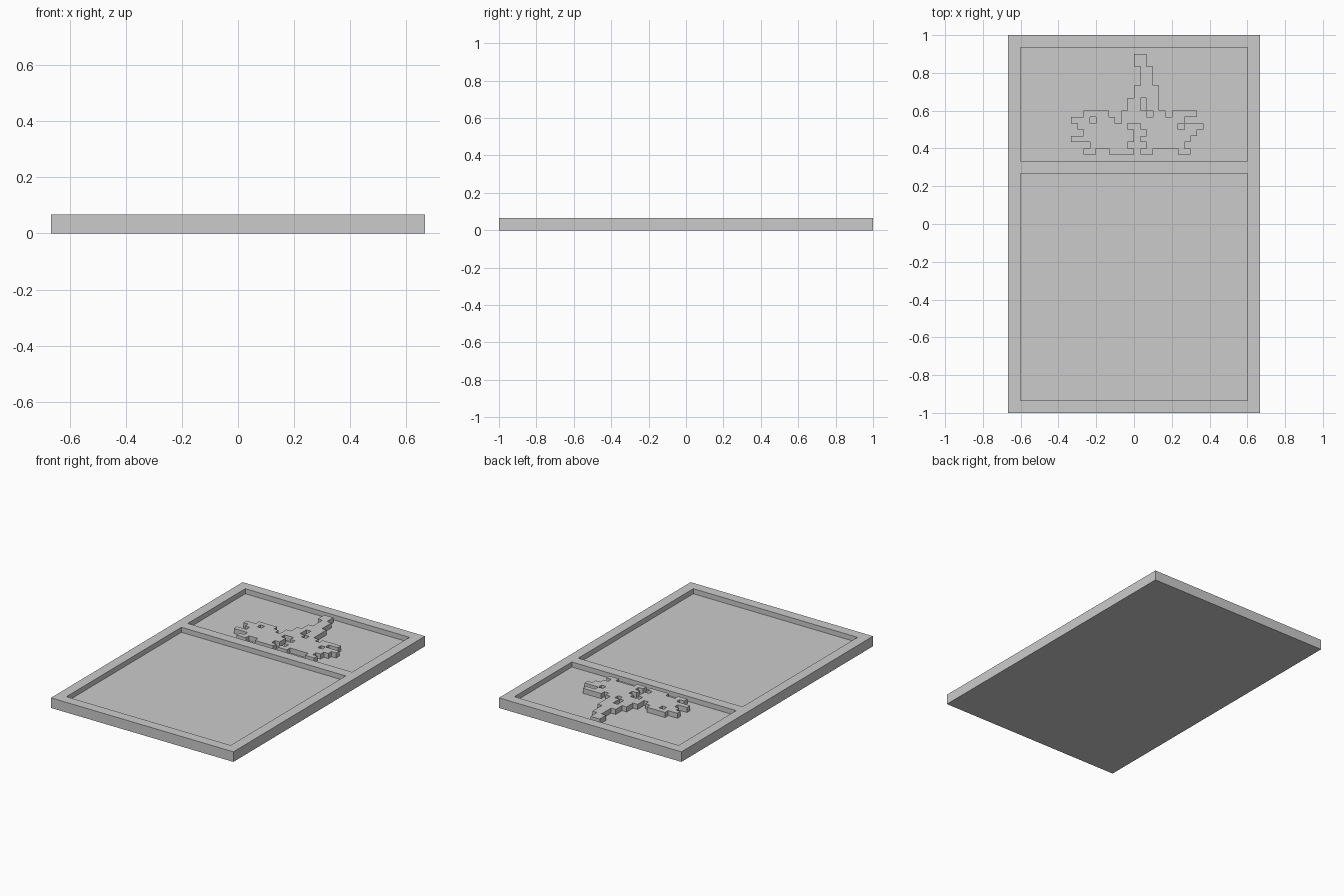
import bpy
import bmesh

cube = bpy.data.objects.get("Cube")
if cube:
    bpy.data.objects.remove(cube, do_unlink=True)

U = 1 / 30            # one relief cell
HEIGHT = 2 * U        # full plate thickness
FLOOR = U             # pocket floor level

grey = bpy.data.materials.new("stone_grey")
grey.use_nodes = True
colour = (0.6, 0.6, 0.6, 1)
grey.diffuse_color = colour
grey.node_tree.nodes["Principled BSDF"].inputs["Base Color"].default_value = colour


def lift(bm, faces, dz):
    """Extrude a face region vertically, leaving the old faces in place."""
    out = bmesh.ops.extrude_face_region(bm, geom=faces, use_keep_orig=True)["geom"]
    verts = [g for g in out if isinstance(g, bmesh.types.BMVert)]
    bmesh.ops.translate(bm, verts=verts, vec=(0, 0, dz))
    return [g for g in out if isinstance(g, bmesh.types.BMFace)]


def cell_faces(bm, xs, ys, cells, z):
    """Flat quads for the chosen cells of a grid, sharing corners."""
    corners = {}

    def corner(i, j):
        if (i, j) not in corners:
            corners[i, j] = bm.verts.new((xs[i], ys[j], z))
        return corners[i, j]

    return [bm.faces.new([corner(i, j), corner(i + 1, j),
                          corner(i + 1, j + 1), corner(i, j + 1)])
            for i, j in cells]


def finish(bm, name):
    """Turn a finished bmesh into a grey object."""
    bmesh.ops.recalc_face_normals(bm, faces=bm.faces)
    mesh = bpy.data.meshes.new(name)
    bm.to_mesh(mesh)
    bm.free()
    mesh.materials.append(grey)
    obj = bpy.data.objects.new(name, mesh)
    bpy.context.collection.objects.link(obj)


# Plate with two sunken pockets
xs = [k * U for k in (-20, -18, 18, 20)]
ys = [k * U for k in (-30, -28, 8, 10, 28, 30)]
bm = bmesh.new()
base = cell_faces(bm, xs, ys, [(i, j) for i in range(3) for j in range(5)], 0)
top = lift(bm, base, HEIGHT)
pockets = [f for f in top if abs(f.calc_center_median().x) < U
           and any(low < f.calc_center_median().y < high
                   for low, high in (ys[1:3], ys[3:5]))]
lift(bm, pockets, FLOOR - HEIGHT)
bmesh.ops.delete(bm, geom=pockets, context="FACES")
finish(bm, "plate")

# Raised stepped relief in the rear pocket:
# each band has a number of rows and its filled column spans, front to back
FIRST_ROW, LEFT, RIGHT = 11, -10, 11
BANDS = (
    (1, ((-8, -6), (-4, 0), (1, 3), (7, 9))),
    (1, ((-7, -1), (2, 8))),
    (1, ((-10, 0), (1, 9))),
    (1, ((-8, 0), (2, 10))),
    (1, ((-9, -1), (1, 7), (8, 11))),
    (1, ((-10, -7), (-6, -3), (-2, 8))),
    (1, ((-8, -4), (-2, 2), (3, 5), (6, 10))),
    (2, ((-1, 1), (2, 4))),
    (2, ((0, 4),)),
    (3, ((1, 3),)),
    (2, ((0, 2),)),
)
cells = []
row = 0
for count, spans in BANDS:
    for _ in range(count):
        cells += [(c - LEFT, row) for start, end in spans for c in range(start, end)]
        row += 1

bm = bmesh.new()
grid_x = [c * U for c in range(LEFT, RIGHT + 1)]
grid_y = [(FIRST_ROW + r) * U for r in range(row + 1)]
footprint = cell_faces(bm, grid_x, grid_y, cells, FLOOR)
lift(bm, footprint, HEIGHT - FLOOR)
bmesh.ops.delete(bm, geom=footprint, context="FACES")
finish(bm, "stepped_relief")
